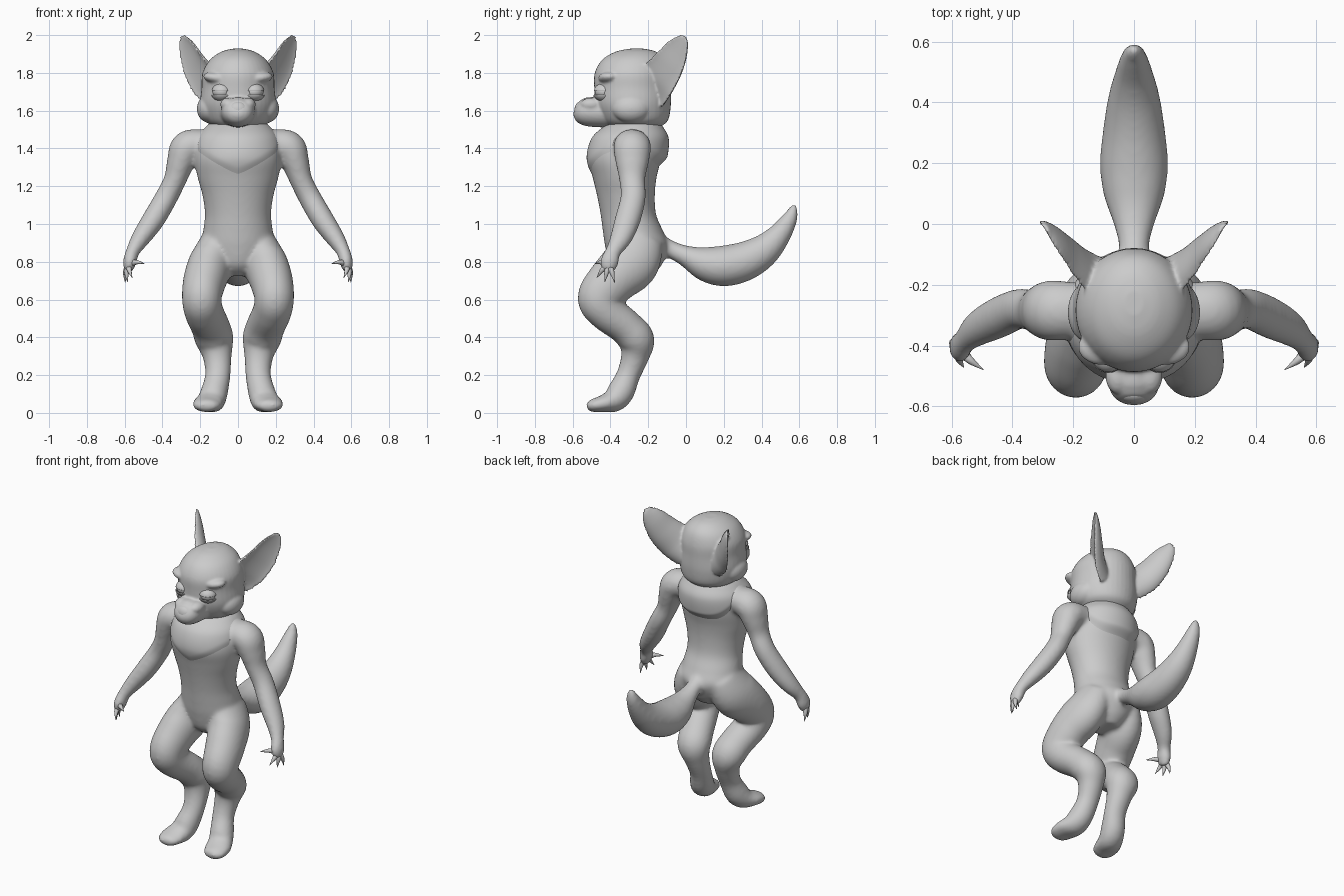
import bpy, bmesh, math
from mathutils import Vector, Matrix

if "Cube" in bpy.data.objects:
    bpy.data.objects.remove(bpy.data.objects["Cube"], do_unlink=True)

GREY = (0.6, 0.6, 0.6, 1.0)
grey = bpy.data.materials.new("soft grey")
grey.use_nodes = True
grey.diffuse_color = GREY
grey.node_tree.nodes["Principled BSDF"].inputs["Base Color"].default_value = GREY

X, Y, Z = Vector((1, 0, 0)), Vector((0, 1, 0)), Vector((0, 0, 1))


def spline(rings, steps):
    """Smooth curve through rings given as (x, y, z, half width, half depth)."""
    out = []
    last = len(rings) - 1
    for i in range(last):
        p = [rings[min(max(i + k, 0), last)] for k in (-1, 0, 1, 2)]
        for j in range(steps + (i == last - 1)):
            t = j / steps
            out.append([b + 0.5 * t * (c - a + t * (2*a - 5*b + 4*c - d + t * (3*(b - c) + d - a)))
                        for a, b, c, d in zip(*p)])
    return out


def loft(bm, rings, ref=X, mirror=False, level=False, dish=1.0, sides=28, steps=6, shape=None):
    """Skin of elliptical rings along a path; level keeps rings flat, negative dish hollows a side."""
    pts = spline(rings, steps)
    for s in (1, -1) if mirror else (1,):
        loops = []
        for i, p in enumerate(pts):
            c = Vector(p[:3])
            t = Vector(pts[min(i + 1, len(pts) - 1)][:3]) - Vector(pts[max(i - 1, 0)][:3])
            t = Z if level else t.normalized()
            side = (ref - t * ref.dot(t)).normalized()
            deep = t.cross(side)
            loop = []
            for k in range(sides):
                a = math.tau * k / sides
                h = math.sin(a)
                v = c + side * p[3] * math.cos(a) + deep * p[4] * h * (dish if h < 0 else 1)
                if shape:
                    v = shape(v, c)
                loop.append(bm.verts.new((v.x * s, v.y, v.z)))
            loops.append(loop)
        for lo, hi in zip(loops, loops[1:]):
            for k in range(sides):
                n = (k + 1) % sides
                bm.faces.new((lo[k], lo[n], hi[n], hi[k]))
        bm.faces.new(loops[0])
        bm.faces.new(loops[-1])


def ball(bm, centre, radii, mirror=False, tilt=0.0):
    for s in (1, -1) if mirror else (1,):
        m = (Matrix.Translation((centre[0] * s, centre[1], centre[2]))
             @ Matrix.Rotation(tilt * s, 4, "Y") @ Matrix.Diagonal((*radii, 1)))
        bmesh.ops.create_uvsphere(bm, u_segments=32, v_segments=20, radius=1, matrix=m)


def finish(bm, name, voxel=0, smooth=0):
    bmesh.ops.recalc_face_normals(bm, faces=bm.faces)
    for f in bm.faces:
        f.smooth = True
    mesh = bpy.data.meshes.new(name)
    bm.to_mesh(mesh)
    bm.free()
    mesh.materials.append(grey)
    ob = bpy.data.objects.new(name, mesh)
    bpy.context.collection.objects.link(ob)
    if voxel:
        r = ob.modifiers.new("fuse", "REMESH")
        r.mode = "VOXEL"
        r.voxel_size = voxel
        r.use_smooth_shade = True
        m = ob.modifiers.new("soften", "SMOOTH")
        m.factor, m.iterations = 0.5, smooth
    return ob


# Body: torso, legs, arms and tail fused into one skin
torso = [(0, -.26, .725, .06, .08), (0, -.265, .78, .13, .135), (0, -.26, .88, .19, .168),
         (0, -.28, .96, .185, .16), (0, -.305, 1.05, .175, .147), (0, -.318, 1.15, .188, .153),
         (0, -.325, 1.25, .215, .17), (0, -.325, 1.35, .23, .195), (0, -.308, 1.45, .215, .188),
         (0, -.288, 1.51, .172, .15), (0, -.265, 1.553, .12, .1)]
leg = [(.1, -.25, .92, .09, .13), (.14, -.29, .8, .115, .15), (.175, -.385, .705, .114, .132),
       (.192, -.458, .61, .105, .117), (.18, -.42, .535, .103, .102), (.145, -.32, .455, .103, .094),
       (.124, -.263, .385, .102, .097), (.11, -.27, .3, .077, .075), (.107, -.305, .2, .067, .063),
       (.125, -.345, .112, .072, .072), (.142, -.385, .065, .075, .063), (.162, -.45, .047, .08, .043),
       (.165, -.502, .037, .064, .033), (.165, -.526, .033, .032, .017)]
arm = [(.17, -.285, 1.425, .09, .075), (.265, -.285, 1.405, .1, .09), (.302, -.285, 1.33, .089, .075),
       (.333, -.285, 1.235, .069, .06), (.38, -.28, 1.14, .067, .06), (.45, -.31, 1.02, .068, .06),
       (.515, -.345, .925, .058, .05), (.557, -.385, .855, .042, .037), (.573, -.405, .8, .05, .036),
       (.58, -.412, .75, .034, .023)]
tail = [(0, -.16, .9, .06, .06), (0, -.08, .865, .05, .047), (0, 0, .83, .067, .057),
        (0, .1, .79, .101, .092), (0, .2, .778, .112, .108), (0, .31, .803, .102, .104),
        (0, .41, .858, .086, .088), (0, .49, .938, .064, .064), (0, .55, 1.03, .042, .042),
        (0, .57, 1.085, .024, .022), (0, .574, 1.102, .011, .011)]
bm = bmesh.new()
loft(bm, torso, level=True, sides=40)
loft(bm, leg, mirror=True)
loft(bm, arm, ref=Y, mirror=True)
loft(bm, tail)
finish(bm, "body", 0.011, 12)


# Mantle: raised chest and back fur that sinks into the torso below its edge
def mantle_shape(v, c):
    back = v.y > c.y
    edge = 1.29 + 60 * abs(v.x) ** 4 if back else 1.225 + 0.8 * abs(v.x) ** 1.2
    t = min(max((v.z - edge) / (0.07 if back else 0.08), 0), 1)
    t = t * t * (3 - 2 * t)
    lift = 0.03 + 0.13 * max(0, (v.y - c.y) / 0.2) if back else 0.03
    f = 0.965 + t * (0.035 + lift)
    return Vector((v.x * (1 + (f - 1) * 0.6), c.y + (v.y - c.y) * f, v.z))


bm = bmesh.new()
loft(bm, torso[5:], level=True, sides=96, steps=14, shape=mantle_shape)
finish(bm, "mantle")

# Claws: three fingers and a thumb on each hand
bm = bmesh.new()
for tip in [(.495, -.48, .79), (.56, -.472, .715), (.585, -.43, .692), (.597, -.378, .69)]:
    tip, palm = Vector(tip), Vector((.577, -.408, .785))
    mid = palm.lerp(tip, 0.55) + Vector((.008, 0, .01))
    loft(bm, [(*palm, .02, .02), (*mid, .013, .013), (*tip, .001, .001)],
         ref=Y + X * 0.5, mirror=True, sides=12)
finish(bm, "claws")

# Head: skull, cheeks, brows, muzzle and hollow ears fused together
skull = [(0, -.27, 1.51, .12, .13), (0, -.27, 1.55, .175, .175), (0, -.28, 1.63, .2, .2),
         (0, -.283, 1.72, .193, .203), (0, -.283, 1.8, .188, .2), (0, -.275, 1.87, .148, .168),
         (0, -.265, 1.912, .088, .108), (0, -.26, 1.928, .03, .04)]
muzzle = [(0, -.36, 1.595, .1, .086), (0, -.48, 1.593, .09, .08), (0, -.54, 1.597, .082, .073),
          (0, -.574, 1.605, .06, .052), (0, -.588, 1.61, .026, .022)]
ear = [(.125, -.2, 1.68, .1, .085), (.19, -.165, 1.75, .112, .082), (.243, -.108, 1.83, .1, .07),
       (.276, -.06, 1.91, .078, .052), (.295, -.03, 1.965, .05, .034), (.3, -.018, 2.0, .02, .018)]
bm = bmesh.new()
loft(bm, skull, level=True, sides=40)
loft(bm, muzzle)
loft(bm, ear, ref=Vector((.42, .68, -.56)), mirror=True, dish=-0.3, sides=36)
ball(bm, (.15, -.29, 1.61), (.068, .1, .075), True)
ball(bm, (.105, -.405, 1.772), (.08, .06, .032), True, -0.15)
ball(bm, (.052, -.5, 1.633), (.042, .06, .036), True)
finish(bm, "head", 0.0075, 6)

# Nose pad
bm = bmesh.new()
ball(bm, (0, -.558, 1.6), (.055, .033, .048))
finish(bm, "nose")

# Eyes with heavy lids
EYE = Vector((.085, -.432, 1.7))
bm = bmesh.new()
ball(bm, EYE, (.049, .05, .041), True)
finish(bm, "eyes")
for name, level, up in (("upper_eyelids", 0.004, 1), ("lower_eyelids", -0.016, -1)):
    bm = bmesh.new()
    ball(bm, EYE, (.054, .056, .047), True)
    bmesh.ops.bisect_plane(bm, geom=bm.verts[:] + bm.edges[:] + bm.faces[:],
                           plane_co=EYE + Z * level, plane_no=Z * up, clear_inner=True)
    lid = finish(bm, name)
    shell = lid.modifiers.new("thickness", "SOLIDIFY")
    shell.thickness = 0.006
